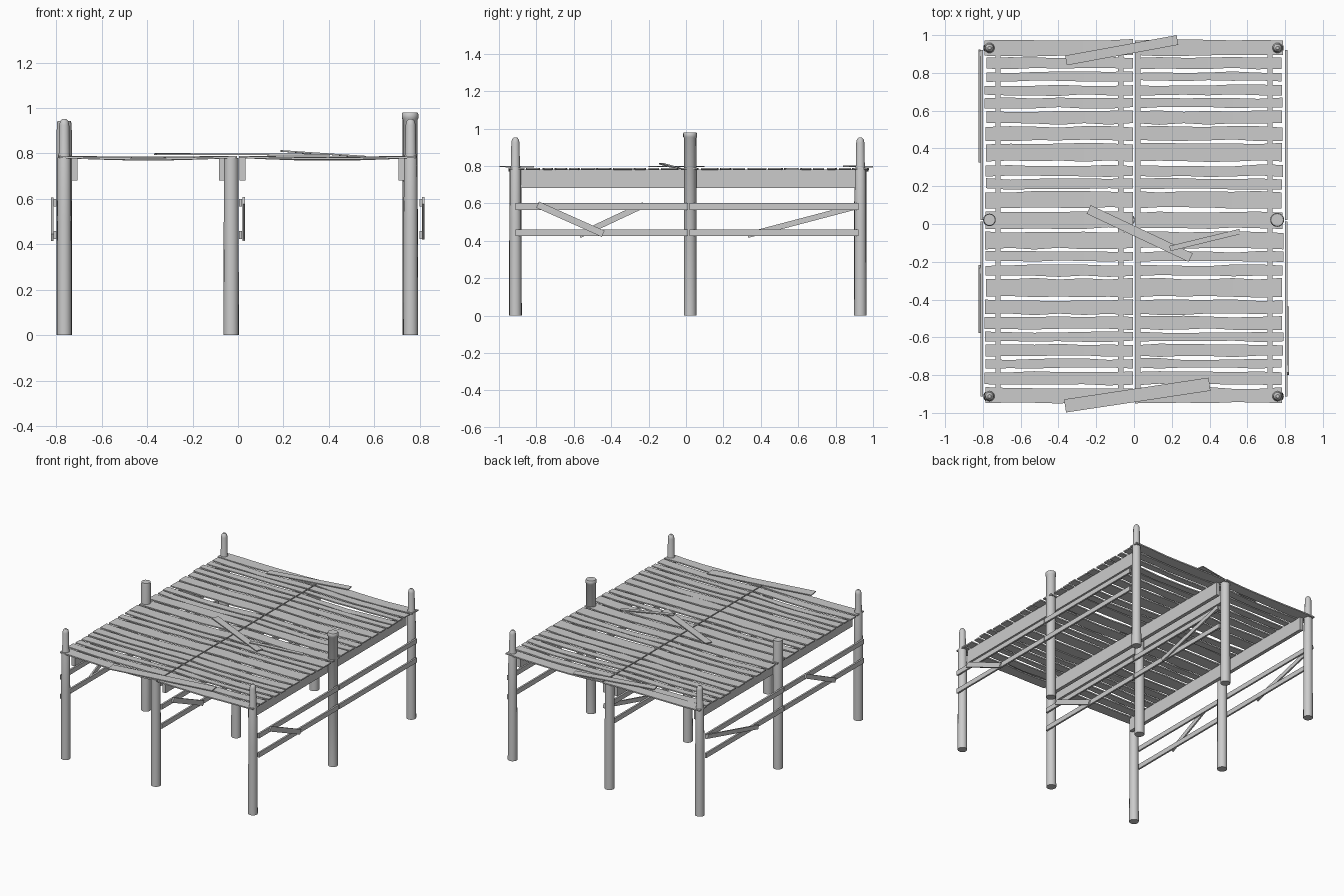
import bpy, bmesh, math, random
from mathutils import Vector

if "Cube" in bpy.data.objects:
    bpy.data.objects.remove(bpy.data.objects["Cube"])
random.seed(4)


def finish(name, bm, smooth=False):
    bmesh.ops.recalc_face_normals(bm, faces=bm.faces)
    me = bpy.data.meshes.new(name)
    bm.to_mesh(me)
    bm.free()
    ob = bpy.data.objects.new(name, me)
    bpy.context.collection.objects.link(ob)
    if smooth:
        bpy.ops.object.select_all(action='DESELECT')
        ob.select_set(True)
        bpy.context.view_layer.objects.active = ob
        bpy.ops.object.shade_smooth_by_angle(angle=math.radians(40))
    return ob


def loft(name, rings, smooth=False):
    """Capped skin over a list of equal-length point rings."""
    bm = bmesh.new()
    vs = [[bm.verts.new(p) for p in r] for r in rings]
    n = len(vs[0])
    for a, b in zip(vs, vs[1:]):
        for i in range(n):
            bm.faces.new((a[i], a[(i + 1) % n], b[(i + 1) % n], b[i]))
    bm.faces.new(vs[0][::-1])
    bm.faces.new(vs[-1])
    return finish(name, bm, smooth)


def post(name, x, y, profile, sides=16):
    rings = []
    for r, z in profile:
        rings.append([(x + r * math.cos(2 * math.pi * i / sides),
                       y + r * math.sin(2 * math.pi * i / sides), z) for i in range(sides)])
    return loft(name, rings, True)


def bar(name, a, b, width, thick, normal):
    """Straight board from a to b; thickness lies along normal."""
    a, b = Vector(a), Vector(b)
    d = (b - a).normalized()
    w = d.cross(Vector(normal)).normalized()
    t = w.cross(d) * thick / 2
    w = w * width / 2
    return loft(name, [[p + w + t, p - w + t, p - w - t, p + w - t] for p in (a, b)])


# Posts: rounded corners, capped side posts, short centre row under the deck
corner = [(.033, 0), (.031, .5), (.029, .78), (.024, .80), (.022, .925), (.018, .942), (.009, .952)]
for x in (-.765, .76):
    for y in (-.912, .932):
        post("corner_post", x, y, corner)
post("left_middle_post", -.765, .022, [(.034, 0), (.033, .925), (.030, .942)])
post("right_middle_post", .758, .022, [(.034, 0), (.033, .95), (.037, .955), (.037, .972), (.033, .98)])
for y in (-.912, .022, .932):
    post("centre_post", -.03, y, [(.034, 0), (.033, .4), (.032, .78)])

# Joists running the length of the deck
for x in (-.72, -.07, .02, .72):
    bar("joist", (x, -.89, .732), (x, .915, .732), .1, .027, (1, 0, 0))

# Side rails in two bays per row
for x in (-.805, .012, .805):
    for z in (.442, .583):
        for y0, y1 in ((-.912, .012), (.02, .922)):
            bar("side_rail", (x, y0, z), (x, y1, z), .035, .013, (1, 0, 0))

# Diagonal braces
for x in (.025, .816):
    bar("short_brace", (x, -.793, .593), (x, -.443, .437), .036, .011, (1, 0, 0))
for x in (-.817, .025):
    bar("long_brace", (x, .33, .43), (x, .92, .585), .03, .011, (1, 0, 0))
bar("left_brace", (-.817, -.57, .43), (-.817, -.225, .592), .032, .011, (1, 0, 0))


# Deck planks: slightly sagging, uneven edges, split at the middle
def plank(x0, x1, y0, y1):
    n = 6
    sag = random.uniform(.002, .012)
    j = [[random.uniform(-.005, .005) for k in range(n + 1)] for e in (0, 1)]
    rings = []
    for k in range(n + 1):
        u = k / n
        x = x0 + (x1 - x0) * u
        z = .789 - sag * math.sin(math.pi * u)
        a, b = y0 + j[0][k], y1 + j[1][k]
        rings.append([(x, a, z), (x, b, z), (x, b, z - .009), (x, a, z - .009)])
    loft("deck_plank", rings)


edges = [(.892, .975), (.822, .882), (.757, .803), (.682, .735), (.615, .665), (.53, .597),
         (.443, .515), (.333, .425), (.253, .31), (.185, .238), (.085, .17), (-.022, .062),
         (-.13, -.043), (-.197, -.148), (-.275, -.218), (-.385, -.29), (-.478, -.403),
         (-.557, -.49), (-.62, -.572), (-.7, -.638), (-.763, -.715), (-.85, -.782), (-.947, -.868)]
for y0, y1 in edges:
    plank(-.785 + random.uniform(-.008, .004), -.004, y0, y1)
    plank(.004, .785 + random.uniform(-.004, .006), y0, y1)

# Loose boards lying on the deck
up = (0, 0, 1)
bar("loose_board", (-.36, .866, .798), (.23, .974, .796), .052, .007, up)
bar("loose_board", (-.365, -.963, .797), (.40, -.848, .795), .07, .007, up)
bar("loose_board", (-.24, .077, .797), (.30, -.178, .797), .05, .007, up)
bar("loose_board", (.19, -.13, .811), (.56, -.04, .786), .028, .007, up)
